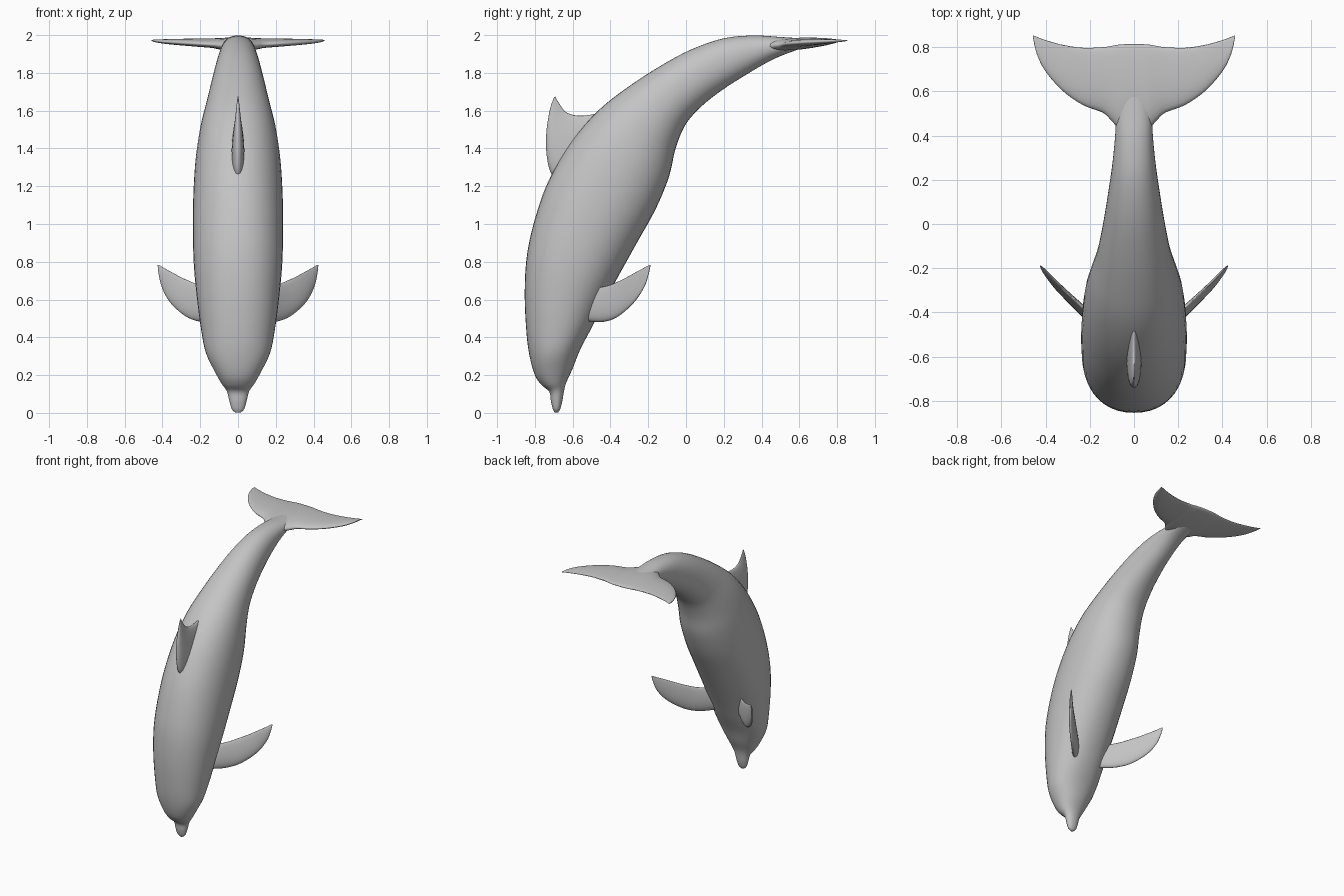
import bpy, bmesh, math
from mathutils import Vector

skin = bpy.data.materials.new("grey skin")
skin.diffuse_color = (0.55, 0.55, 0.55, 1)


def smooth_rows(rows, steps):
    """Catmull-Rom resampling of the station rows."""
    out = []
    for i in range(len(rows) - 1):
        p0, p1 = rows[max(i - 1, 0)], rows[i]
        p2, p3 = rows[i + 1], rows[min(i + 2, len(rows) - 1)]
        for s in range(steps):
            t = s / steps
            out.append([0.5 * (2 * b + (c - a) * t + (2 * a - 5 * b + 4 * c - d) * t * t
                               + (3 * b - a - 3 * c + d) * t ** 3)
                        for a, b, c, d in zip(p0, p1, p2, p3)])
    out.append(list(rows[-1]))
    return out


def loft(name, rings):
    """Skin a list of closed rings and cap both ends."""
    bm = bmesh.new()
    vr = [[bm.verts.new(p) for p in ring] for ring in rings]
    n = len(vr[0])
    for a, b in zip(vr, vr[1:]):
        for i in range(n):
            j = (i + 1) % n
            bm.faces.new((a[i], a[j], b[j], b[i]))
    bm.faces.new(vr[0])
    bm.faces.new(vr[-1])
    bmesh.ops.recalc_face_normals(bm, faces=bm.faces)
    for f in bm.faces:
        f.smooth = True
    me = bpy.data.meshes.new(name)
    bm.to_mesh(me)
    bm.free()
    me.materials.append(skin)
    ob = bpy.data.objects.new(name, me)
    bpy.context.collection.objects.link(ob)
    return ob


def foil(name, rows, normal, n=24):
    """Fin from rows of (leading xyz, trailing xyz, half thickness)."""
    normal = Vector(normal).normalized()
    rings = []
    for r in smooth_rows(rows, 5):
        lead, trail, h = Vector(r[:3]), Vector(r[3:6]), max(r[6], 0.001)
        ring = []
        for k in range(n):
            a = 2 * math.pi * k / n
            c = (1 - math.cos(a)) / 2
            ring.append(lead.lerp(trail, c) + normal * h * math.sin(a) * (1.25 - 0.6 * c))
        rings.append(ring)
    return loft(name, rings)


# body: back y, z, belly y, z, half width, from beak tip to tail
body = [
    (-.695, .001, -.678, .001, .012), (-.705, .02, -.667, .018, .032),
    (-.715, .06, -.655, .06, .045), (-.724, .112, -.645, .12, .06),
    (-.765, .148, -.632, .165, .088), (-.80, .20, -.60, .235, .122),
    (-.828, .30, -.56, .335, .17), (-.845, .43, -.50, .45, .195),
    (-.854, .64, -.44, .57, .217), (-.84, .85, -.36, .72, .234),
    (-.79, 1.06, -.26, .90, .239), (-.72, 1.245, -.16, 1.08, .236),
    (-.605, 1.44, -.09, 1.25, .224), (-.46, 1.605, -.055, 1.40, .20),
    (-.30, 1.73, 0, 1.53, .168), (-.13, 1.84, .09, 1.63, .142),
    (.03, 1.925, .20, 1.715, .12), (.20, 1.983, .31, 1.785, .10),
    (.36, 1.998, .42, 1.85, .086), (.50, 1.99, .52, 1.897, .078),
    (.65, 1.98, .65, 1.94, .055), (.77, 1.973, .77, 1.961, .03)]
rings = []
for by, bz, ly, lz, w in smooth_rows(body, 4):
    mid, d = Vector((0, (by + ly) / 2, (bz + lz) / 2)), Vector((0, (by - ly) / 2, (bz - lz) / 2))
    ring = []
    for k in range(40):
        c, s = math.cos(math.tau * k / 40), math.sin(math.tau * k / 40)
        c, s = (math.copysign(abs(v) ** 0.93, v) for v in (c, s))
        ring.append(mid + d * c + Vector((w * s, 0, 0)))
    rings.append(ring)
loft("body", rings)

# dorsal fin
dorsal = [
    (-.66, 1.20, -.40, 1.60, .034), (-.715, 1.27, -.48, 1.583, .034),
    (-.736, 1.35, -.545, 1.574, .03), (-.741, 1.43, -.60, 1.578, .024),
    (-.737, 1.51, -.642, 1.598, .017), (-.722, 1.60, -.672, 1.64, .009),
    (-.707, 1.65, -.685, 1.66, .005), (-.697, 1.673, -.692, 1.674, .002)]
foil("dorsal_fin", [(0, a, b, 0, c, d, h) for a, b, c, d, h in dorsal], (1, 0, 0))

# flippers, one per side
flipper = [
    (.08, -.55, .49, .08, -.53, .65, .024), (.13, -.50, .483, .13, -.48, .66, .024),
    (.20, -.43, .483, .20, -.41, .675, .022), (.275, -.36, .51, .25, -.36, .695, .019),
    (.355, -.28, .58, .305, -.31, .72, .016), (.40, -.225, .66, .355, -.262, .747, .012),
    (.418, -.20, .73, .393, -.222, .768, .008), (.425, -.188, .782, .418, -.192, .784, .002)]
for side, sx in (("left", 1), ("right", -1)):
    foil(side + "_flipper", [(sx * r[0], r[1], r[2], sx * r[3], *r[4:]) for r in flipper],
         (sx, -1, 0))

# tail flukes: x, leading y, z, trailing y, half thickness
half = [
    (.05, .42, 1.942, .813, .032), (.10, .465, 1.945, .806, .028),
    (.14, .503, 1.95, .80, .024), (.23, .538, 1.955, .797, .02),
    (.32, .60, 1.96, .81, .016), (.40, .69, 1.965, .832, .011),
    (.44, .77, 1.97, .847, .007), (.458, .848, 1.972, .854, .002)]
tail = [(-x, *r) for x, *r in reversed(half)] + half
foil("tail_flukes", [(x, a, z, x, t, 1.97, h) for x, a, z, t, h in tail], (0, 0, 1))
